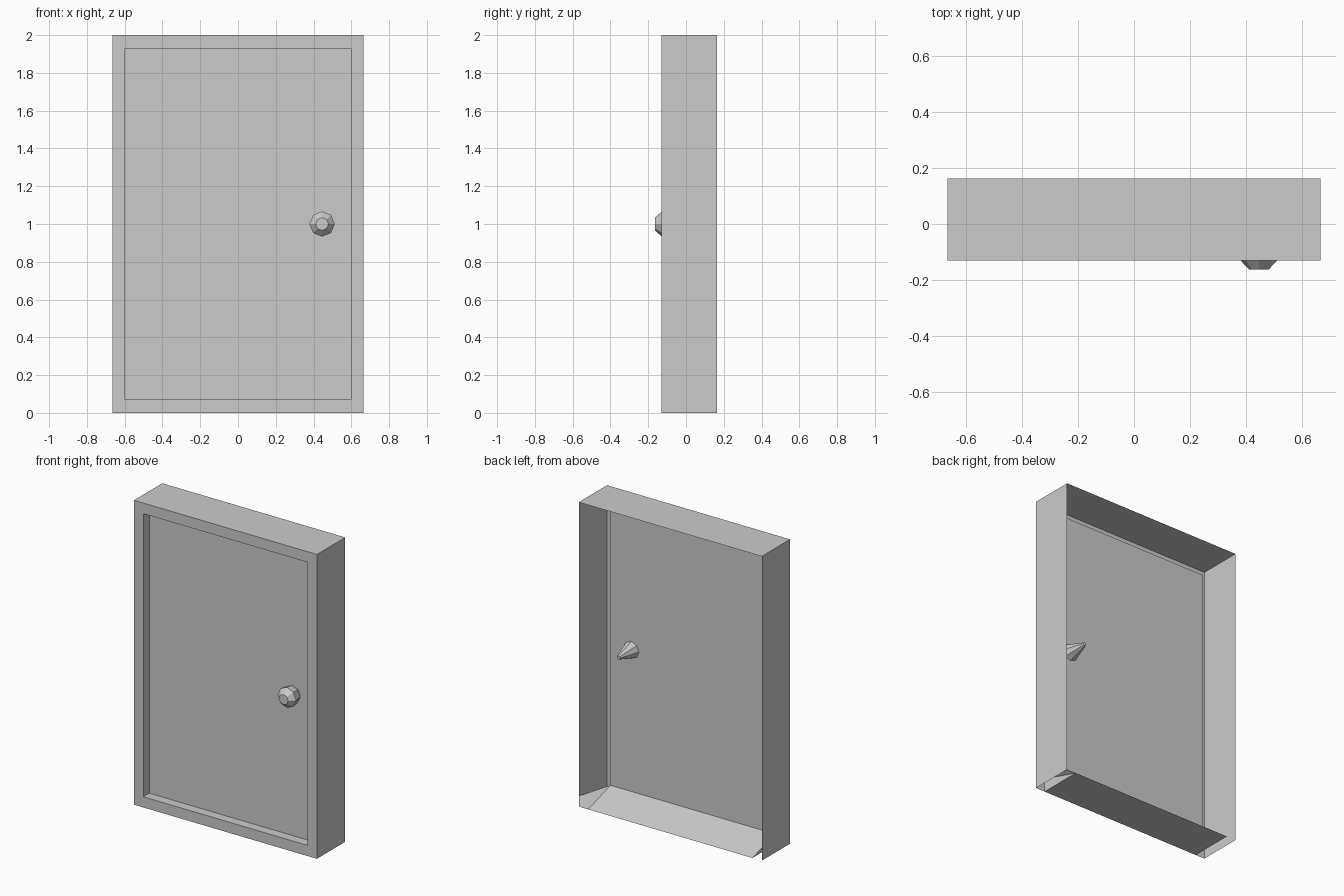
import bpy, bmesh, math

if "Cube" in bpy.data.objects:
    bpy.data.objects.remove(bpy.data.objects["Cube"])

W, IW = 0.665, 0.597            # outer and inner half widths
H, Z0, Z1 = 2.0, 0.07, 1.93     # height, opening bottom and top
YF, YD, YB = -0.13, -0.068, 0.163  # front, door plane, back


def make(name, faces):
    """Build an object from polygons given as point lists."""
    bm = bmesh.new()
    for pts in faces:
        bm.faces.new([bm.verts.new(p) for p in pts])
    bmesh.ops.remove_doubles(bm, verts=bm.verts, dist=1e-5)
    me = bpy.data.meshes.new(name)
    bm.to_mesh(me)
    bm.free()
    ob = bpy.data.objects.new(name, me)
    bpy.context.collection.objects.link(ob)
    return ob


def rect(w, z0, z1, y):
    return [(-w, y, z0), (w, y, z0), (w, y, z1), (-w, y, z1)]


def bridge(a, b, skip=()):
    n = len(a)
    return [[a[i], a[(i + 1) % n], b[(i + 1) % n], b[i]]
            for i in range(n) if i not in skip]


# frame: open-backed outer shell, front ring and reveal
outer_f, outer_b = rect(W, 0, H, YF), rect(W, 0, H, YB)
inner_f, inner_d = rect(IW, Z0, Z1, YF), rect(IW, Z0, Z1, YD)
make("frame", bridge(outer_b, outer_f, skip=(0,))
     + bridge(outer_f, inner_f) + bridge(inner_f, inner_d))

# door panel
make("door_panel", [inner_d])

# threshold: flat underside, ramp rising to the door, triangular ends
low, ramp, ends = [], [], []
for s in (-1, 1):
    x = s * IW
    end = [(x, YF, 0), (x, YB, 0), (x, YD, Z0), (x, YF, Z0)]
    ends.append(end if s > 0 else end[::-1])
make("threshold", ends + [
    [(-IW, YF, 0), (-IW, YB, 0), (IW, YB, 0), (IW, YF, 0)],
    [(-IW, YD, Z0), (IW, YD, Z0), (IW, YB, 0), (-IW, YB, 0)]])

# small corner infill beside the ramp
make("corner_infill", [[(IW, YD, Z0), (W, YB, Z0), (W, YB, 0), (IW, YB, 0)]])

# faceted knob with a tapered spindle through the door
profile = [(0.034, -0.163), (0.067, -0.128), (0.062, -0.088), (0.012, 0.066)]
rings = [[(0.445 + r * math.cos(k * math.pi / 4), y,
           1.0 + r * math.sin(k * math.pi / 4)) for k in range(8)]
         for r, y in profile]
faces = [rings[0], rings[-1][::-1]]
for a, b in zip(rings, rings[1:]):
    faces += bridge(b, a)
make("knob", faces)
